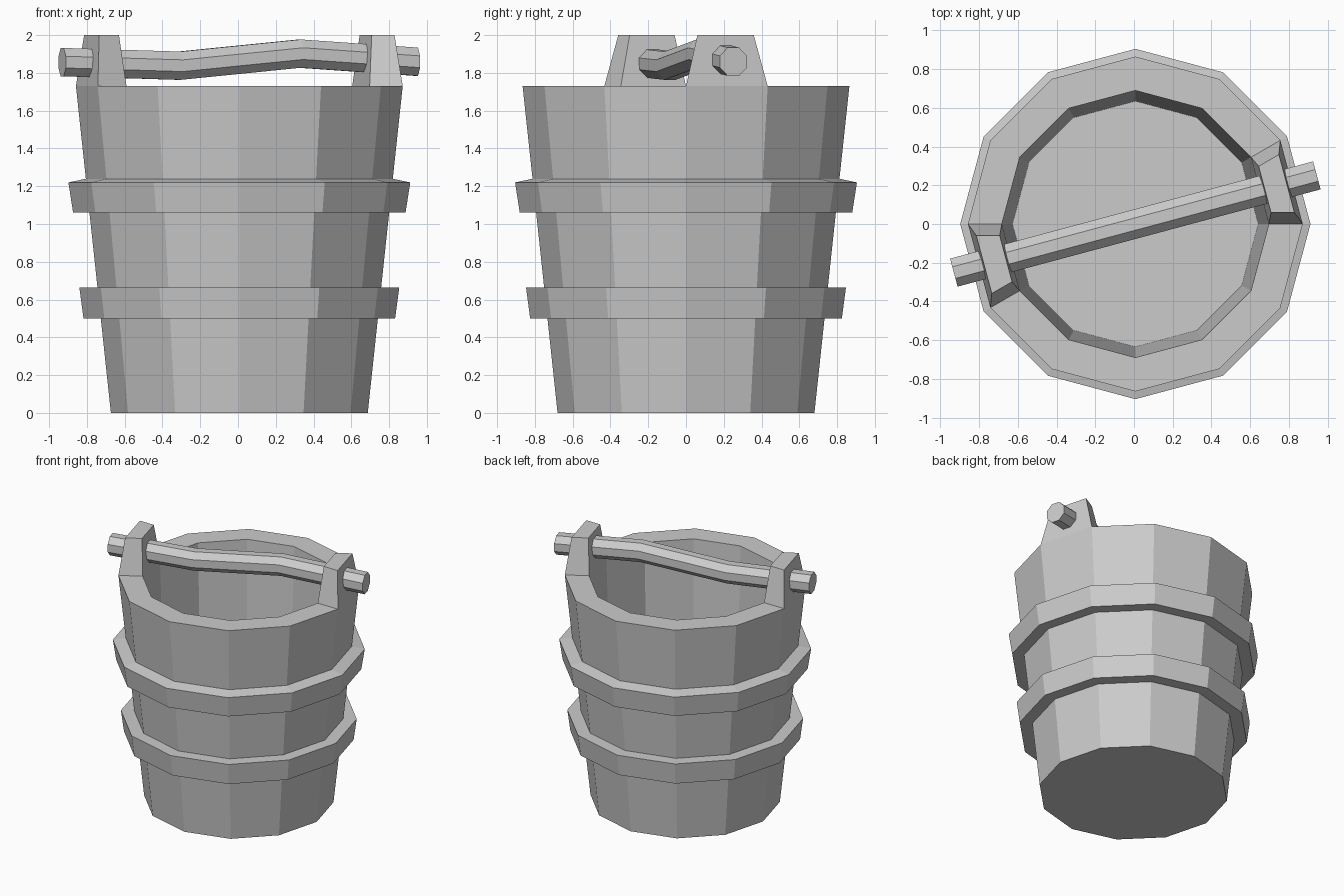
import bpy, bmesh
from math import radians, sin, cos, pi
from mathutils import Matrix, Vector

if "Cube" in bpy.data.objects:
    bpy.data.objects.remove(bpy.data.objects["Cube"], do_unlink=True)

SIDES = 12
CENTRE_X = 0.007
RIM_Z, RIM_OUT, RIM_IN = 1.73, 0.865, 0.69
TILT = radians(15)   # the handle lies across two opposite facets

grey = bpy.data.materials.new("plain grey")
grey.use_nodes = True
colour = (0.6, 0.6, 0.6, 1)
grey.diffuse_color = colour
grey.node_tree.nodes["Principled BSDF"].inputs["Base Color"].default_value = colour


def finish(bm, name):
    bmesh.ops.recalc_face_normals(bm, faces=bm.faces)
    mesh = bpy.data.meshes.new(name)
    bm.to_mesh(mesh)
    bm.free()
    mesh.materials.append(grey)
    obj = bpy.data.objects.new(name, mesh)
    obj.location.x = CENTRE_X
    bpy.context.collection.objects.link(obj)
    return obj


def bridge(bm, a, b):
    n = len(a)
    for i in range(n):
        j = (i + 1) % n
        bm.faces.new((a[i], a[j], b[j], b[i]))


def lathe(name, profile, closed):
    """Turn (radius, height) points into a faceted ring or a capped vessel."""
    bm = bmesh.new()
    rings = [[bm.verts.new((r * cos(2 * pi * i / SIDES), r * sin(2 * pi * i / SIDES), z))
              for i in range(SIDES)] for r, z in profile]
    for a, b in zip(rings, rings[1:]):
        bridge(bm, a, b)
    if closed:
        bridge(bm, rings[-1], rings[0])
    else:
        bm.faces.new(rings[0])
        bm.faces.new(rings[-1])
    return finish(bm, name)


# Bucket body: outer wall, rim, inner wall and floor
lathe("bucket", [(0.68, 0), (RIM_OUT, RIM_Z), (RIM_IN, RIM_Z), (0.635, 0.15)], False)

# Hoops around the body
lathe("lower_hoop", [(0.71, 0.5), (0.825, 0.5), (0.847, 0.665), (0.73, 0.665)], True)
lathe("upper_hoop", [(0.77, 1.06), (0.88, 1.06), (0.905, 1.22), (0.81, 1.24), (0.79, 1.24)], True)


# Handle brackets: tapered blocks standing on one facet of the rim
def bracket(name, turn):
    bm = bmesh.new()
    half = pi / SIDES
    base = [Vector((r * cos(half), s * r * sin(half), RIM_Z))
            for r, s in ((RIM_OUT, -1), (RIM_OUT, 1), (RIM_IN, 1), (RIM_IN, -1))]
    middle = sum(base, Vector()) / 4
    top = [middle + (p - middle) * 0.69 + Vector((0, 0, 2 - RIM_Z)) for p in base]
    low, high = ([bm.verts.new(p) for p in ring] for ring in (base, top))
    bridge(bm, low, high)
    bm.faces.new(low)
    bm.faces.new(high)
    bm.transform(Matrix.Rotation(turn, 4, "Z"))
    return finish(bm, name)


bracket("left_bracket", TILT)
bracket("right_bracket", TILT + pi)

# Handle: slightly crooked eight-sided rod through both brackets
bm = bmesh.new()
rings = []
for x, z in ((-0.971, 1.857), (-0.33, 1.838), (0.33, 1.902), (0.971, 1.859)):
    rings.append([bm.verts.new((x, 0.081 * cos(a), z + 0.081 * sin(a)))
                  for a in (pi / 8 + i * pi / 4 for i in range(8))])
for a, b in zip(rings, rings[1:]):
    bridge(bm, a, b)
bm.faces.new(rings[0])
bm.faces.new(rings[-1])
bm.transform(Matrix.Rotation(TILT, 4, "Z"))
finish(bm, "handle")
